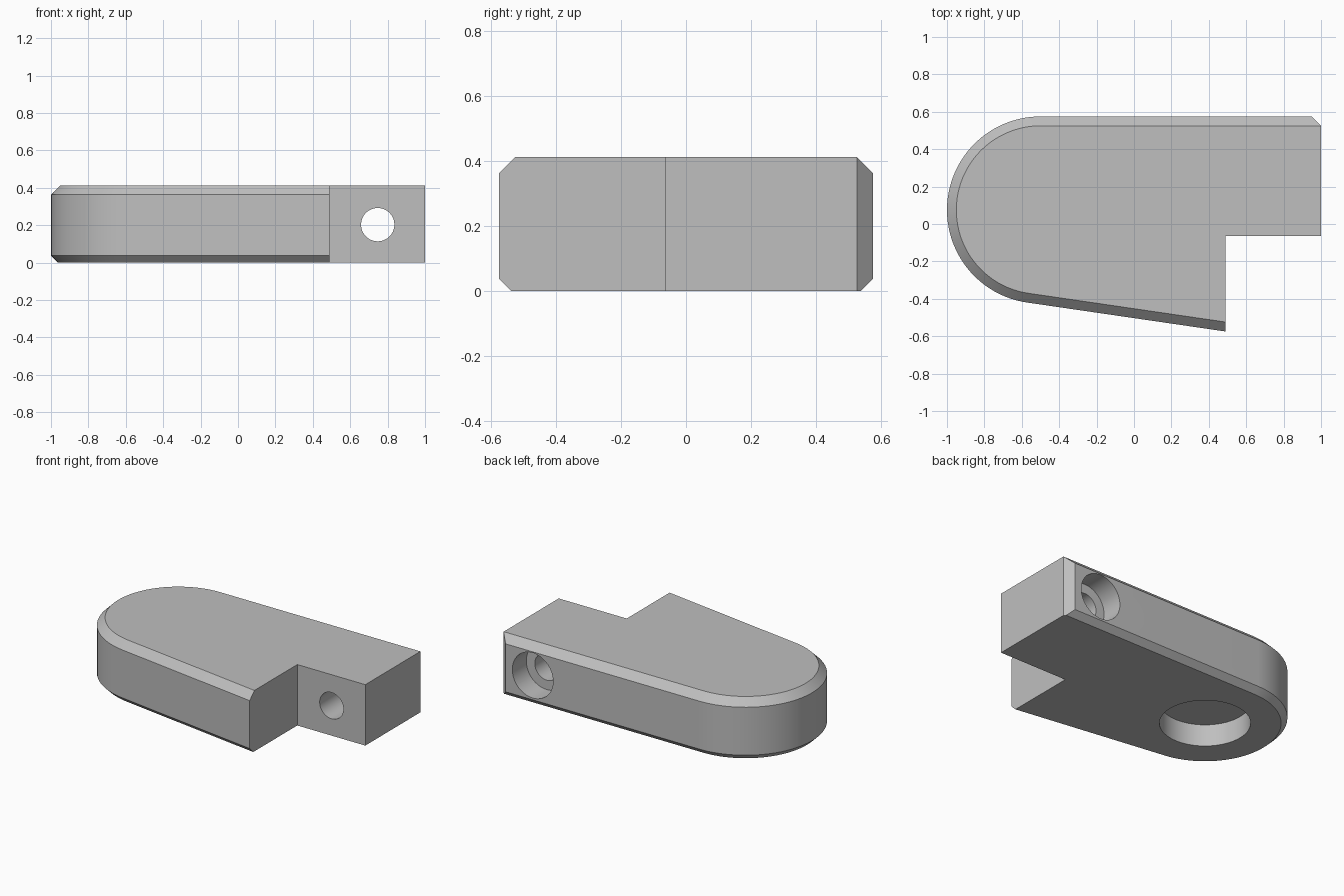
import bpy, bmesh
from math import sin, cos, pi, radians
from mathutils import Vector, Matrix

cube = bpy.data.objects.get("Cube")
if cube:
    bpy.data.objects.remove(cube, do_unlink=True)

HEIGHT = 0.413
TOP_CHAMFER, BASE_CHAMFER = 0.05, 0.038
CENTRE = Vector((-0.5, 0.075))      # centre of the rounded end
RADIUS = 0.5
TAPER = radians(8.3)                # slope of the front side
STEP_X, STEP_Y, END_X = 0.49, -0.065, 1.0
ARC_STEPS = 48

grey = bpy.data.materials.new("light grey")
grey.use_nodes = True
colour = (0.52, 0.52, 0.52, 1)
grey.diffuse_color = colour
grey.node_tree.nodes["Principled BSDF"].inputs["Base Color"].default_value = colour


def outline(inset):
    """Plan outline with the back, round and tapered sides pulled in."""
    r = RADIUS - inset
    back = CENTRE.y + RADIUS
    pts = [(STEP_X, STEP_Y), (END_X, STEP_Y), (END_X, back - TOP_CHAMFER),
           (END_X - TOP_CHAMFER + inset, back - inset)]
    for i in range(ARC_STEPS + 1):
        a = pi / 2 + (pi - TAPER) * i / ARC_STEPS
        pts.append((CENTRE.x + r * cos(a), CENTRE.y + r * sin(a)))
    pts.append((STEP_X, CENTRE.y - (r + sin(TAPER) * (STEP_X - CENTRE.x)) / cos(TAPER)))
    return pts


def finish(bm, name):
    bmesh.ops.recalc_face_normals(bm, faces=bm.faces)
    mesh = bpy.data.meshes.new(name)
    bm.to_mesh(mesh)
    bm.free()
    mesh.materials.append(grey)
    obj = bpy.data.objects.new(name, mesh)
    bpy.context.collection.objects.link(obj)
    return obj


def cutter(name, radius, start, end):
    """Cylinder between two points, used to bore a hole."""
    start, end = Vector(start), Vector(end)
    axis = end - start
    place = Matrix.Translation((start + end) / 2) @ axis.to_track_quat("Z", "Y").to_matrix().to_4x4()
    bm = bmesh.new()
    bmesh.ops.create_cone(bm, cap_ends=True, segments=64, radius1=radius,
                          radius2=radius, depth=axis.length, matrix=place)
    obj = finish(bm, name)
    obj.hide_render = True
    return obj


# Block: outlines stacked from base to top, with both rims chamfered
bm = bmesh.new()
levels = [(0, BASE_CHAMFER), (BASE_CHAMFER, 0), (HEIGHT - TOP_CHAMFER, 0), (HEIGHT, TOP_CHAMFER)]
rings = [[bm.verts.new((x, y, z)) for x, y in outline(inset)] for z, inset in levels]
for low, high in zip(rings, rings[1:]):
    for i in range(len(low)):
        j = (i + 1) % len(low)
        bm.faces.new((low[i], low[j], high[j], high[i]))
bm.faces.new(rings[0][::-1])
bm.faces.new(rings[-1])
bmesh.ops.remove_doubles(bm, verts=bm.verts, dist=0.0001)
block = finish(bm, "bracket_block")

# Bolt hole, its counterbore at the back, and the round pocket underneath
hx, hz = 0.747, 0.203
cutters = [
    cutter("bolt_hole_cutter", 0.089, (hx, -0.3, hz), (hx, 0.8, hz)),
    cutter("counterbore_cutter", 0.153, (hx, 0.425, hz), (hx, 0.8, hz)),
    cutter("pocket_cutter", 0.277, (*CENTRE, -0.2), (*CENTRE, 0.148)),
]
bpy.context.view_layer.objects.active = block
block.select_set(True)
for c in cutters:
    mod = block.modifiers.new(c.name, "BOOLEAN")
    mod.operation = "DIFFERENCE"
    mod.solver = "EXACT"
    mod.object = c
    bpy.ops.object.modifier_apply(modifier=mod.name)
    bpy.data.objects.remove(c, do_unlink=True)

bpy.ops.object.shade_smooth_by_angle(angle=radians(20))
